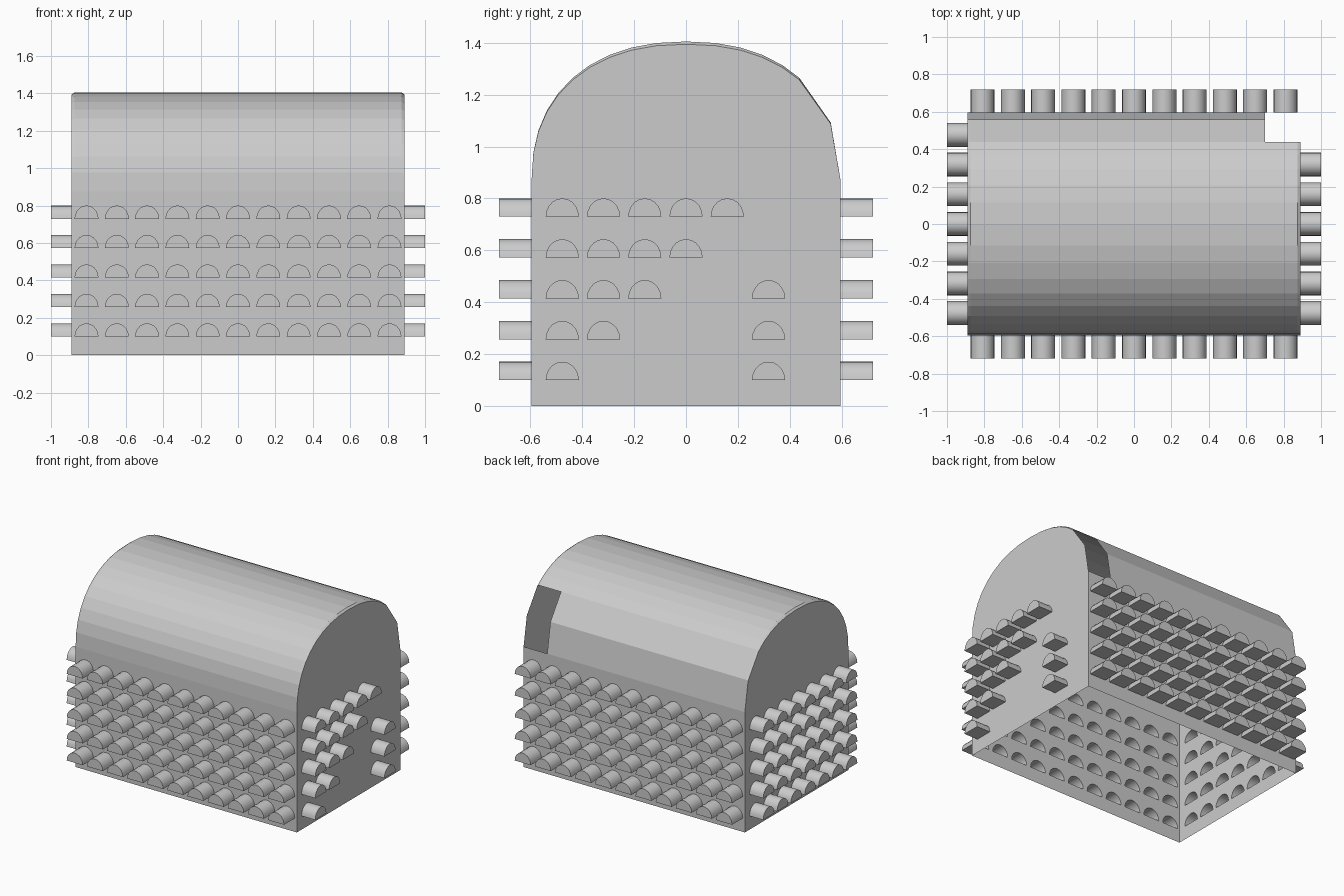
import bpy, bmesh, math
from mathutils import Vector

if "Cube" in bpy.data.objects:
    bpy.data.objects.remove(bpy.data.objects["Cube"])

HX, HY = 0.89, 0.595            # half length and half width of the walls
RIM, PITCH = 0.0875, 0.1575     # height of base rim, height of each course
SPRING, TOP = RIM + 5 * PITCH, 1.405


def finish(name, bm, smooth=False):
    bmesh.ops.remove_doubles(bm, verts=bm.verts, dist=0.0005)
    bmesh.ops.recalc_face_normals(bm, faces=bm.faces)
    me = bpy.data.meshes.new(name)
    bm.to_mesh(me)
    bm.free()
    ob = bpy.data.objects.new(name, me)
    bpy.context.collection.objects.link(ob)
    if smooth:
        bpy.ops.object.select_all(action='DESELECT')
        bpy.context.view_layer.objects.active = ob
        ob.select_set(True)
        bpy.ops.object.shade_smooth_by_angle(angle=math.radians(35))


# The four walls: outward direction, distance, half length, stud spacing, count, depth
WALLS = {
    "front": ((0, -1), HY, HX, 0.162, 11, 0.125),
    "back": ((0, 1), HY, HX, 0.162, 11, 0.125),
    "left": ((-1, 0), HX, HY, 0.159, 7, 0.11),
    "right": ((1, 0), HX, HY, 0.159, 7, 0.11),
}


def has_stud(side, row, i):
    """The right wall has a stepped gap; i counts from its front end."""
    if side != "right":
        return True
    return i <= row or (i == 5 and row < 3)


def add_wall(bm, side, z0, z1, row=None):
    n, dist, half, step, count, depth = WALLS[side]
    n = Vector((n[0], n[1], 0))
    t = Vector((-n.y, n.x, 0))

    def face(pts):
        bm.faces.new([bm.verts.new(n * (dist + d) + t * u + Vector((0, 0, z)))
                      for u, z, d in pts])

    if row is None:
        face([(-half, z0, 0), (half, z0, 0), (half, z1, 0), (-half, z1, 0)])
        return
    zb, r, h, segs = z0 + 0.012, 0.064, 0.071, 10
    for i in range(count):
        u = (i - (count - 1) / 2) * step
        a = -half if i == 0 else u - step / 2
        b = half if i == count - 1 else u + step / 2
        if not has_stud(side, row, i):
            face([(a, z0, 0), (b, z0, 0), (b, z1, 0), (a, z1, 0)])
            continue
        arch = [(u + r * math.cos(math.pi * k / segs),
                 zb + h * math.sin(math.pi * k / segs)) for k in range(segs + 1)]
        # wall around the arch opening
        face([(a, z0, 0), (b, z0, 0), (b, zb, 0), (u + r, zb, 0), (u - r, zb, 0), (a, zb, 0)])
        face([(a, zb, 0)] + [(p, q, 0) for p, q in reversed(arch)]
             + [(b, zb, 0), (b, z1, 0), (u, z1, 0), (a, z1, 0)])
        # hollow stud: curved top, flat underside, end cap
        for (p, q), (s, w) in zip(arch, arch[1:] + arch[:1]):
            face([(p, q, 0), (p, q, depth), (s, w, depth), (s, w, 0)])
        face([(p, q, depth) for p, q in arch])


# Base rim
bm = bmesh.new()
for side in WALLS:
    add_wall(bm, side, 0, RIM)
finish("base_rim", bm)

# Five studded courses
for row in range(5):
    bm = bmesh.new()
    z0 = RIM + row * PITCH
    for side in WALLS:
        add_wall(bm, side, z0, z0 + PITCH, row)
    finish(f"stud_course_{row + 1}", bm, smooth=True)

# Barrel roof: rounded profile, coarser on the back, with a hole in the back right corner
angles = [0, 21.5] + list(range(45, 181, 9))
E = 2 / 2.25


def profile(scale):
    pts = []
    for deg in angles:
        c, s = math.cos(math.radians(deg)), math.sin(math.radians(deg))
        pts.append((math.copysign(abs(c) ** E, c) * HY,
                    SPRING + (TOP - SPRING) * scale * max(s, 0) ** E))
    return pts


bm = bmesh.new()
stations = [(-HX, 0.98), (-0.875, 1), (0.70, 1), (0.875, 1), (HX, 0.98)]
loops = [[bm.verts.new((x, y, z)) for y, z in profile(s)] for x, s in stations]
for i, (A, B) in enumerate(zip(loops, loops[1:])):
    for k in range(len(angles) - 1):
        if i >= 2 and k < 2:
            continue            # missing corner
        bm.faces.new((A[k], A[k + 1], B[k + 1], B[k]))
bm.faces.new(loops[0])
bm.faces.new(loops[-1])
finish("barrel_roof", bm)
